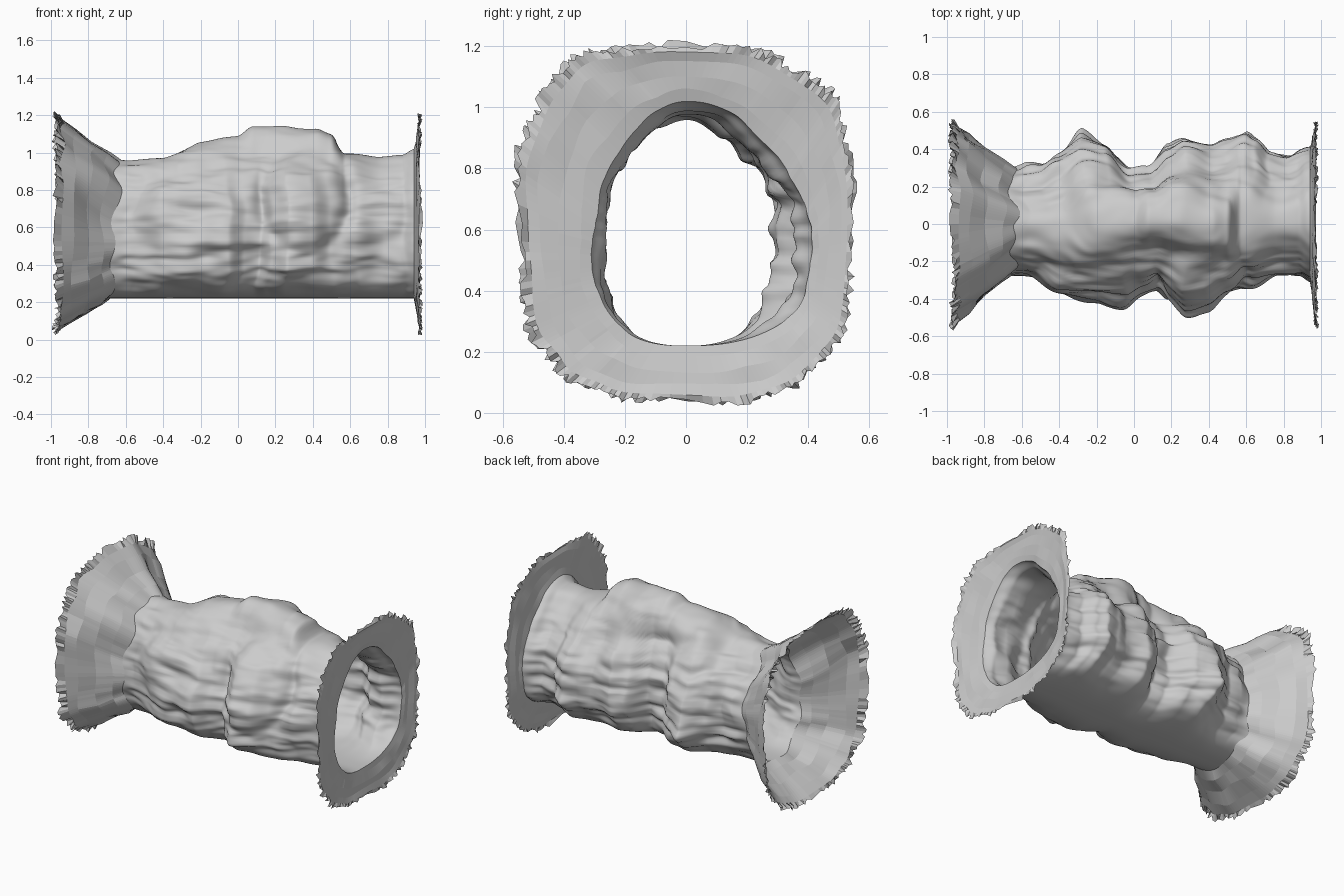
import bpy, math, random
from mathutils import Vector, noise

if "Cube" in bpy.data.objects:
    bpy.data.objects.remove(bpy.data.objects["Cube"])
random.seed(4)

# silhouettes along the passage: (x, value)
LEFT = [(-.66, .30), (-.5, .30), (-.4, .36), (-.28, .475), (-.15, .42), (-.02, .29), (.08, .30),
        (.18, .42), (.27, .465), (.42, .42), (.5, .44), (.6, .485), (.66, .45), (.73, .38), (.83, .35), (.94, .41)]
RIGHT = [(-.66, .28), (-.55, .29), (-.4, .36), (-.2, .39), (-.05, .42), (.03, .38), (.12, .36),
         (.18, .42), (.27, .48), (.4, .45), (.5, .40), (.62, .33), (.78, .275), (.88, .275), (.94, .31)]
TOP = [(-.66, .96), (-.4, .97), (-.2, 1.05), (0, 1.08), (.08, 1.13), (.25, 1.145), (.42, 1.13),
       (.5, 1.10), (.57, .99), (.75, .97), (.88, .98), (.94, 1.02)]
RIDGE = [(-.66, 0), (-.2, .02), (.15, .09), (.5, 0), (.94, 0)]   # y of the ceiling ridge
FLOOR = .22


def sample(table, x):
    x = min(max(x, table[0][0]), table[-1][0])
    for (a, p), (b, q) in zip(table, table[1:]):
        if x <= b:
            f = (x - a) / (b - a)
            f = f * f * (3 - 2 * f) * .6 + f * .4
            return p + (q - p) * f


def spow(v, e):
    return math.copysign(abs(v) ** e, v)


def wall(x, t):
    """Point on the rocky passage wall at station x and angle t."""
    c, s = math.cos(t), math.sin(t)
    warp = .08 * noise.noise(Vector((x * 2, c * 1.5, s * 2))) * abs(s)
    half = sample(LEFT if c > 0 else RIGHT, x + warp)
    zc = .56
    n = 2 / 1.85 if s > 0 else 2 / 2.6
    y = half * spow(c, n)
    if s > 0:
        # vault with a narrow raised ridge along the ceiling
        top = sample(TOP, x)
        base = min(top, 1.0)
        z = zc + spow(s, n) * (base - zc)
        z += (top - base) * math.exp(-((y - sample(RIDGE, x)) / .2) ** 4) * min(1, s * 1.3)
    else:
        z = zc + spow(s, n) * (zc - FLOOR)
    p = Vector((x, y, z))
    # lumps, and thin horizontal strata; the floor stays smooth
    rough = min(1, max(0, (z - FLOOR) / .15))
    edge = min(1, (x + .66) / .1 + .3, (.94 - x) / .1 + .3)
    side = 1 - max(0, s) ** 6 * .6
    d = .05 * noise.noise(Vector((x * 5, y * 5, z * 5 + 7)))
    d += .030 * noise.noise(Vector((x * 2.2, c * .6, z * 16)))
    d += .012 * noise.noise(Vector((x * 7, y * 9, z * 32)))
    # rounded boss with a groove around it on the front wall
    if c < 0:
        r = math.hypot((x - .36) / .20, (z - .75) / .25)
        d += (.025 * math.exp(-r ** 4) - .03 * math.exp(-((r - 1.15) / .2) ** 2)) * min(1, -c * 2)
    p += Vector((0, c, s)) * d * rough * edge * side
    # uneven left end of the tube
    fade = max(0, 1 - (x + .66) / .25)
    p.x += fade * (.08 * noise.noise(Vector((c * 2, s * 2, 3))) + (.03 * s if s < 0 else .02 * s))
    return p


def make(name, rings, smooth):
    n = len(rings[0])
    faces = [(i * n + j, i * n + (j + 1) % n, (i + 1) * n + (j + 1) % n, (i + 1) * n + j)
             for i in range(len(rings) - 1) for j in range(n)]
    me = bpy.data.meshes.new(name)
    me.from_pydata([p for r in rings for p in r], [], [f[::-1] for f in faces])
    for p in me.polygons:
        p.use_smooth = smooth
    ob = bpy.data.objects.new(name, me)
    bpy.context.collection.objects.link(ob)
    return ob


# main rocky tube
N, M = 192, 180
angles = [2 * math.pi * j / N for j in range(N)]
make("cave_passage", [[wall(-.66 + 1.60 * i / M, t) for t in angles] for i in range(M + 1)], True)


def rim(t):
    """Rounded-rectangle outer edge of a flare, bent unevenly."""
    c, s = math.cos(t), math.sin(t)
    k = .965 + .04 * noise.noise(Vector((c * 3, s * 3, 1)))
    return .56 * k * spow(c, 2 / 3), .62 + .6 * k * spow(s, 2 / 3)


def flare(name, x_in, x_out, curve, rough):
    inner = [wall(x_in, t) for t in angles]
    step = 8
    rings = []
    for f in (0, .2, .45, .72, .9, 1):
        # coarse facets inside, a finely torn edge outside
        amp = rough * math.sin(math.pi * min(f, .7))
        knots = [(random.uniform(-amp, amp), random.uniform(-.05, .05)) for _ in range(N // step)]
        shift = random.randrange(step)
        ring = []
        for j, t in enumerate(angles):
            a = inner[j]
            i, u = divmod((j + shift) % N, step)
            k0, k1 = knots[i], knots[(i + 1) % len(knots)]
            u /= step
            dx = k0[0] + (k1[0] - k0[0]) * u
            g = f
            if 0 < f < .9:
                g += k0[1] + (k1[1] - k0[1]) * u
            if f == 1:
                g += random.uniform(-.05, .09)
                dx += random.uniform(-.014, .014)
            y, z = rim(t)
            ring.append(Vector((a.x + (x_out - a.x) * f ** curve + dx,
                                a.y + (y - a.y) * g, a.z + (z - a.z) * g)))
        rings.append(ring)
    if x_out < x_in:
        rings.reverse()
    return make(name, rings, False)


# torn funnel at the left end, nearly flat collar at the right end
flare("left_flare", -.66, -.975, 1.05, .022)
flare("right_flare", .94, .972, .8, .006)
